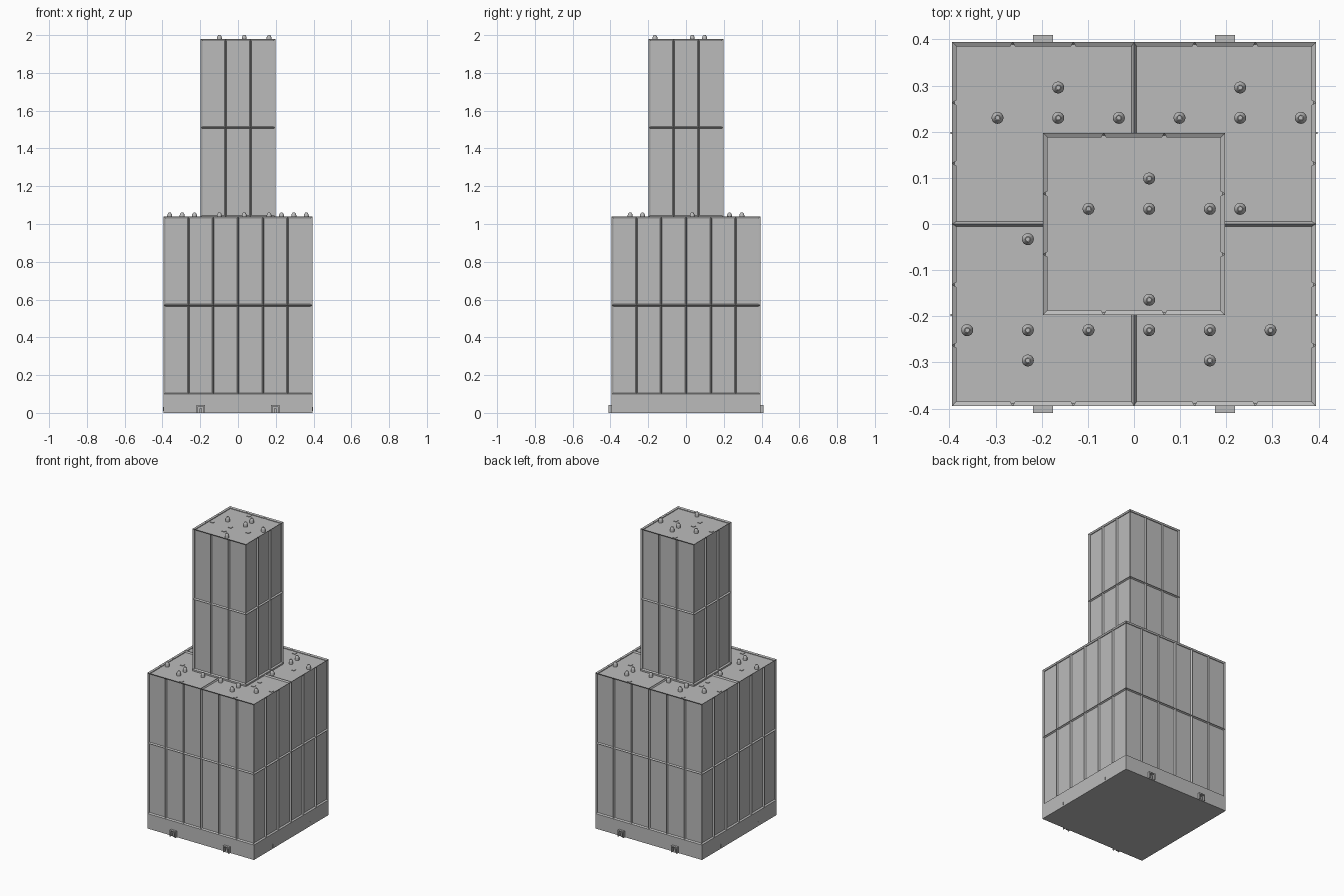
import bpy, bmesh, math
from mathutils import Vector, Matrix

if "Cube" in bpy.data.objects:
    bpy.data.objects.remove(bpy.data.objects["Cube"], do_unlink=True)

BAY = 0.1315          # width of one window bay
FLOOR = 0.47          # height of one storey
BASE = 0.10           # height of the plinth
RIM = 0.0055          # half width of a mullion
DEPTH = 0.01          # recess of panels and roofs
U = BAY / 4           # half of the fine roof grid

grey = bpy.data.materials.new("concrete_grey")
grey.use_nodes = True
colour = (0.5, 0.5, 0.5, 1)
grey.diffuse_color = colour
grey.node_tree.nodes["Principled BSDF"].inputs["Base Color"].default_value = colour


def finish(name, bm):
    mesh = bpy.data.meshes.new(name)
    bmesh.ops.recalc_face_normals(bm, faces=bm.faces[:])
    bm.to_mesh(mesh)
    bm.free()
    mesh.materials.append(grey)
    obj = bpy.data.objects.new(name, mesh)
    bpy.context.collection.objects.link(obj)
    return obj


def add_box(bm, centre, size):
    bmesh.ops.create_cube(bm, size=1, matrix=Matrix.Translation(centre)
                          @ Matrix.Diagonal((*size, 1)))


def block(name, bays, z0, wall_start, floors, tiles):
    """Square block with recessed wall panels and recessed roof tiles."""
    width = bays * BAY
    top = wall_start + floors * FLOOR
    bm = bmesh.new()
    add_box(bm, Vector((0, 0, (z0 + top) / 2)), (width, width, top - z0))

    def cut(point, normal):
        bmesh.ops.bisect_plane(bm, geom=bm.verts[:] + bm.edges[:] + bm.faces[:],
                               plane_co=point, plane_no=normal)

    for i in range(1, bays):
        d = i * BAY - width / 2
        cut((d, 0, 0), (1, 0, 0))
        cut((0, d, 0), (0, 1, 0))
    for i in range(floors):
        cut((0, 0, wall_start + i * FLOOR), (0, 0, 1))

    # merge the roof cells into whole tiles, and the underside into one face
    span = width / tiles
    for i in range(tiles):
        for j in range(tiles):
            def inside(f):
                c = f.calc_center_median()
                return (f.normal.z > 0.9 and int((c.x + width / 2) / span) == i
                        and int((c.y + width / 2) / span) == j)
            bmesh.ops.dissolve_faces(bm, faces=[f for f in bm.faces if inside(f)])
    bmesh.ops.dissolve_faces(bm, faces=[f for f in bm.faces if f.normal.z < -0.9])

    panels = [f for f in bm.faces if f.normal.z > 0.9 or
              (abs(f.normal.z) < 0.1 and f.calc_center_median().z > wall_start)]
    bmesh.ops.inset_individual(bm, faces=panels, thickness=RIM, depth=-DEPTH,
                               use_even_offset=True)
    finish(name, bm)
    return top


low_top = block("lower_block", 6, 0, BASE, 2, 2)
high_top = block("tower", 3, low_top - 0.02, low_top, 2, 1)

# Roof studs and small square hatches, laid out on the fine grid of each tile
STUDS = [(1, 3), (-3, 1), (1, 1), (5, 1), (1, -5)]
HATCHES = [(-5, -1), (-1, -1), (3, -1), (-1, -3), (-1, 5)]
STUD_PROFILE = [(0.013, 0), (0.013, 0.016), (0.011, 0.023), (0.006, 0.03),
                (0.004, 0.03), (0.004, 0.026)]


def add_stud(bm, x, y, z, sides=16):
    rings = []
    for r, h in STUD_PROFILE:
        angles = [2 * math.pi * k / sides for k in range(sides)]
        rings.append([bm.verts.new((x + r * math.cos(a), y + r * math.sin(a), z + h))
                      for a in angles])
    for a, b in zip(rings, rings[1:]):
        for k in range(sides):
            n = (k + 1) % sides
            bm.faces.new((a[k], a[n], b[n], b[k]))
    bm.faces.new(rings[-1])
    bm.faces.new(rings[0][::-1])


def roof_details(name, cx, cy, top, turn):
    z = top - DEPTH
    studs, hatches = bmesh.new(), bmesh.new()
    limit = 1.5 * BAY

    def place(i, j):
        x, y = cx + turn * i * U, cy + turn * j * U
        hidden = top < high_top and max(abs(x), abs(y)) < limit
        return None if hidden else (x, y)

    for spot in STUDS:
        p = place(*spot)
        if p:
            add_stud(studs, p[0], p[1], z)
    for spot in HATCHES:
        p = place(*spot)
        if p:
            add_box(hatches, Vector((p[0], p[1], z)), (0.022, 0.022, 0.006))
    stud_obj = finish(name + "_studs", studs)
    finish(name + "_hatches", hatches)
    bpy.ops.object.select_all(action='DESELECT')
    stud_obj.select_set(True)
    bpy.context.view_layer.objects.active = stud_obj
    bpy.ops.object.shade_smooth_by_angle(angle=math.radians(40))


Q = 1.5 * BAY
roof_details("tower_roof", 0, 0, high_top, 1)
for side, sx in (("left", 1), ("right", -1)):
    for end, sy in (("back", 1), ("front", -1)):
        roof_details(f"{end}_{side}_roof", sx * Q, sy * Q, low_top, sy)

# Door frames at the foot of the front and back, small slots on the sides
WALL = 3 * BAY
for end, sy in (("front", -1), ("back", 1)):
    bm = bmesh.new()
    for sx in (-1, 1):
        x, y = sx * Q, sy * (WALL + 0.005)
        for dx in (-0.0185, 0.0185):
            add_box(bm, Vector((x + dx, y, 0.021)), (0.007, 0.02, 0.042))
        add_box(bm, Vector((x, y, 0.0385)), (0.044, 0.02, 0.007))
        add_box(bm, Vector((x, sy * (WALL + 0.001), 0.012)), (0.012, 0.014, 0.024))
    finish(end + "_door_frames", bm)

bm = bmesh.new()
for sx in (-1, 1):
    for sy in (-1, 1):
        add_box(bm, Vector((sx * WALL, sy * Q, 0.02)), (0.006, 0.005, 0.02))
finish("side_slots", bm)
